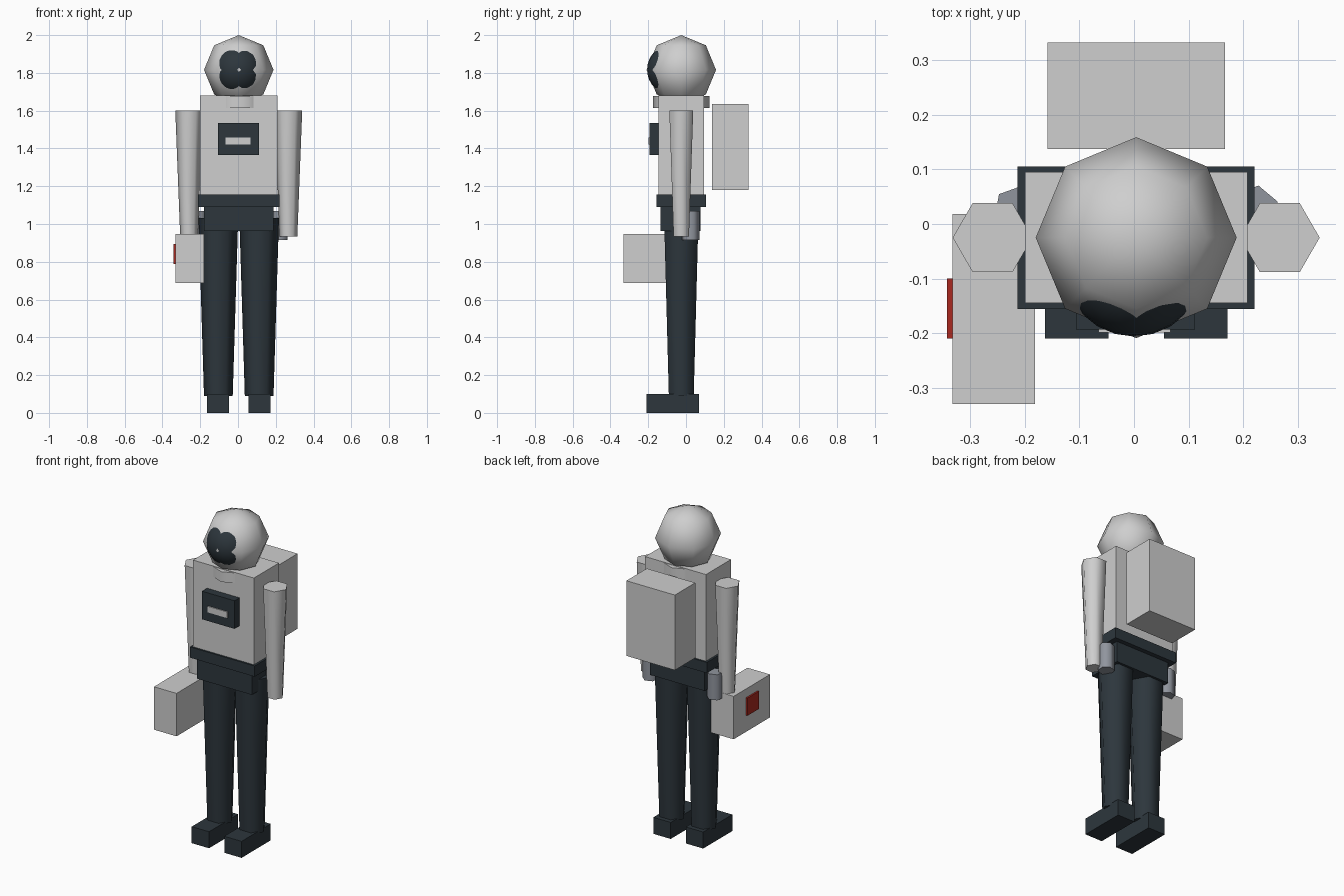
import bpy
import bmesh
from math import radians
from mathutils import Matrix, Vector

if "Cube" in bpy.data.objects:
    bpy.data.objects.remove(bpy.data.objects["Cube"])


def material(name, rgb):
    mat = bpy.data.materials.new(name)
    mat.use_nodes = True
    mat.diffuse_color = (*rgb, 1)
    bsdf = mat.node_tree.nodes["Principled BSDF"]
    bsdf.inputs["Base Color"].default_value = (*rgb, 1)
    return mat


LIGHT = material("light grey", (0.62, 0.62, 0.62))
DARK = material("dark slate", (0.026, 0.037, 0.046))
STEEL = material("steel grey", (0.28, 0.3, 0.34))
RED = material("red", (0.4, 0.022, 0.014))

MID_X, MID_Y = 0.004, -0.025   # body axis


def add(name, bm, mat, smooth_angle=None):
    mesh = bpy.data.meshes.new(name)
    bm.to_mesh(mesh)
    bm.free()
    mesh.materials.append(mat)
    if smooth_angle:
        mesh.polygons.foreach_set("use_smooth", [True] * len(mesh.polygons))
        mesh.set_sharp_from_angle(angle=radians(smooth_angle))
    obj = bpy.data.objects.new(name, mesh)
    bpy.context.collection.objects.link(obj)
    return obj


def box(name, mat, x, y, z):
    """Box from its (min, max) range on each axis."""
    bm = bmesh.new()
    bmesh.ops.create_cube(bm, size=1)
    ranges = (x, y, z)
    bmesh.ops.scale(bm, vec=[b - a for a, b in ranges], verts=bm.verts)
    bmesh.ops.translate(bm, vec=[(a + b) / 2 for a, b in ranges], verts=bm.verts)
    return add(name, bm, mat)


def taper(name, mat, sides, centre, z, r_low, r_high, turn=0):
    """Upright tapered prism, smooth round its sides with sharp caps."""
    bm = bmesh.new()
    place = Matrix.Translation((*centre, sum(z) / 2)) @ Matrix.Rotation(radians(turn), 4, "Z")
    bmesh.ops.create_cone(bm, cap_ends=True, segments=sides, radius1=r_low,
                          radius2=r_high, depth=z[1] - z[0], matrix=place)
    return add(name, bm, mat, 65)


def ball(name, mat, segments, rings, centre, size):
    bm = bmesh.new()
    place = Matrix.Translation(centre) @ Matrix.Diagonal((*size, 1))
    bmesh.ops.create_uvsphere(bm, u_segments=segments, v_segments=rings,
                              radius=1, matrix=place)
    return add(name, bm, mat, 80)


# Head and visor
ball("head", LIGHT, 8, 4, (MID_X, MID_Y, 1.816), (0.184, 0.184, 0.184))
ball("visor", DARK, 24, 16, (MID_X - 0.004, -0.067, 1.817), (0.134, 0.139, 0.137))

# Trunk
taper("collar", LIGHT, 8, (MID_X + 0.006, MID_Y), (1.615, 1.677), 0.15, 0.15)
box("torso", LIGHT, (-0.2, 0.208), (-0.145, 0.095), (1.15, 1.68))
box("belt", DARK, (-0.213, 0.221), (-0.156, 0.105), (1.09, 1.155))
box("hips", DARK, (-0.18, 0.188), (-0.135, 0.078), (0.963, 1.09))

# Chest panel
box("chest_panel", DARK, (-0.106, 0.112), (-0.193, -0.14), (1.365, 1.535))
box("chest_panel_label", LIGHT, (-0.065, 0.067), (-0.199, -0.19), (1.42, 1.457))

# Limbs
for side, s in (("left", 1), ("right", -1)):
    taper(side + "_arm", LIGHT, 6, (MID_X + s * 0.263, MID_Y), (0.935, 1.6), 0.047, 0.073, 30)
    taper(side + "_hand", STEEL, 6, (MID_X + s * 0.216, 0.025), (0.915, 1.07), 0.046, 0.046, -10)
    taper(side + "_leg", DARK, 6, (MID_X + s * 0.108, MID_Y), (0.09, 1.033), 0.076, 0.105, 30)
    foot = MID_X + s * 0.109
    box(side + "_foot", DARK, (foot - 0.058, foot + 0.058), (-0.21, 0.068), (0, 0.1))

# Backpack and carried case
box("backpack", LIGHT, (-0.158, 0.167), (0.137, 0.332), (1.18, 1.635))
box("case", LIGHT, (-0.332, -0.181), (-0.33, 0.018), (0.688, 0.948))
box("case_badge", RED, (-0.342, -0.331), (-0.21, -0.1), (0.788, 0.895))
